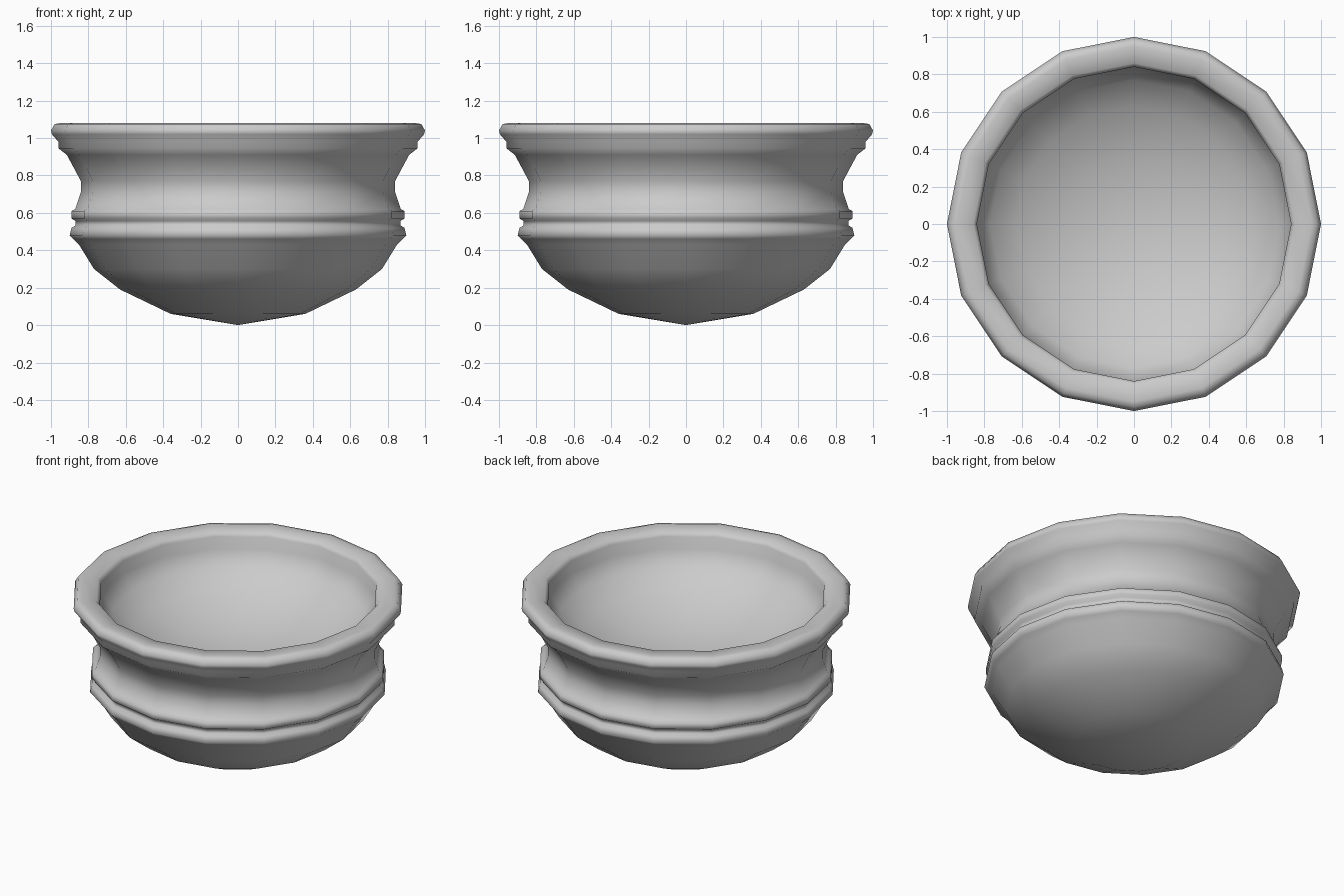
import bpy, bmesh
from math import sin, cos, pi, radians

if "Cube" in bpy.data.objects:
    bpy.data.objects.remove(bpy.data.objects["Cube"])

SIDES = 16


def lathe(name, profile):
    """Spin a (radius, height) profile around z; radius 0 makes a pole."""
    bm = bmesh.new()
    rings = []
    for r, z in profile:
        if r == 0:
            rings.append([bm.verts.new((0, 0, z))] * SIDES)
        else:
            rings.append([bm.verts.new((r * cos(2 * pi * i / SIDES),
                                        r * sin(2 * pi * i / SIDES), z))
                          for i in range(SIDES)])
    for a, b in zip(rings, rings[1:]):
        for i in range(SIDES):
            j = (i + 1) % SIDES
            corners = list(dict.fromkeys((a[i], a[j], b[j], b[i])))
            bm.faces.new(corners)
    bmesh.ops.recalc_face_normals(bm, faces=bm.faces)
    mesh = bpy.data.meshes.new(name)
    bm.to_mesh(mesh)
    bm.free()
    obj = bpy.data.objects.new(name, mesh)
    bpy.context.collection.objects.link(obj)
    bpy.ops.object.select_all(action='DESELECT')
    obj.select_set(True)
    bpy.context.view_layer.objects.active = obj
    bpy.ops.object.shade_smooth_by_angle(angle=radians(75))
    return obj


# Rounded base, from the tip up to the lower bead
base = [(0, 0.0), (0.36, 0.06), (0.63, 0.19), (0.77, 0.30), (0.85, 0.43)]
# Two beads with a narrow groove between them
beads = [(0.88, 0.46), (0.90, 0.48), (0.89, 0.52), (0.87, 0.532), (0.87, 0.557),
         (0.89, 0.57), (0.89, 0.61), (0.87, 0.62)]
# Pinched waist flaring out to the collar
waist = [(0.84, 0.71), (0.84, 0.77), (0.915, 0.91), (0.96, 0.945), (0.96, 0.98)]
# Thick rolled rim
rim = [(0.995, 1.02), (1.0, 1.04), (0.98, 1.075), (0.95, 1.08),
       (0.86, 1.075), (0.84, 1.05)]
# Shallow dished interior
inside = [(0.84, 0.97), (0.77, 0.88), (0.63, 0.78), (0.36, 0.68), (0, 0.63)]

lathe("bowl", base + beads + waist + rim + inside)
